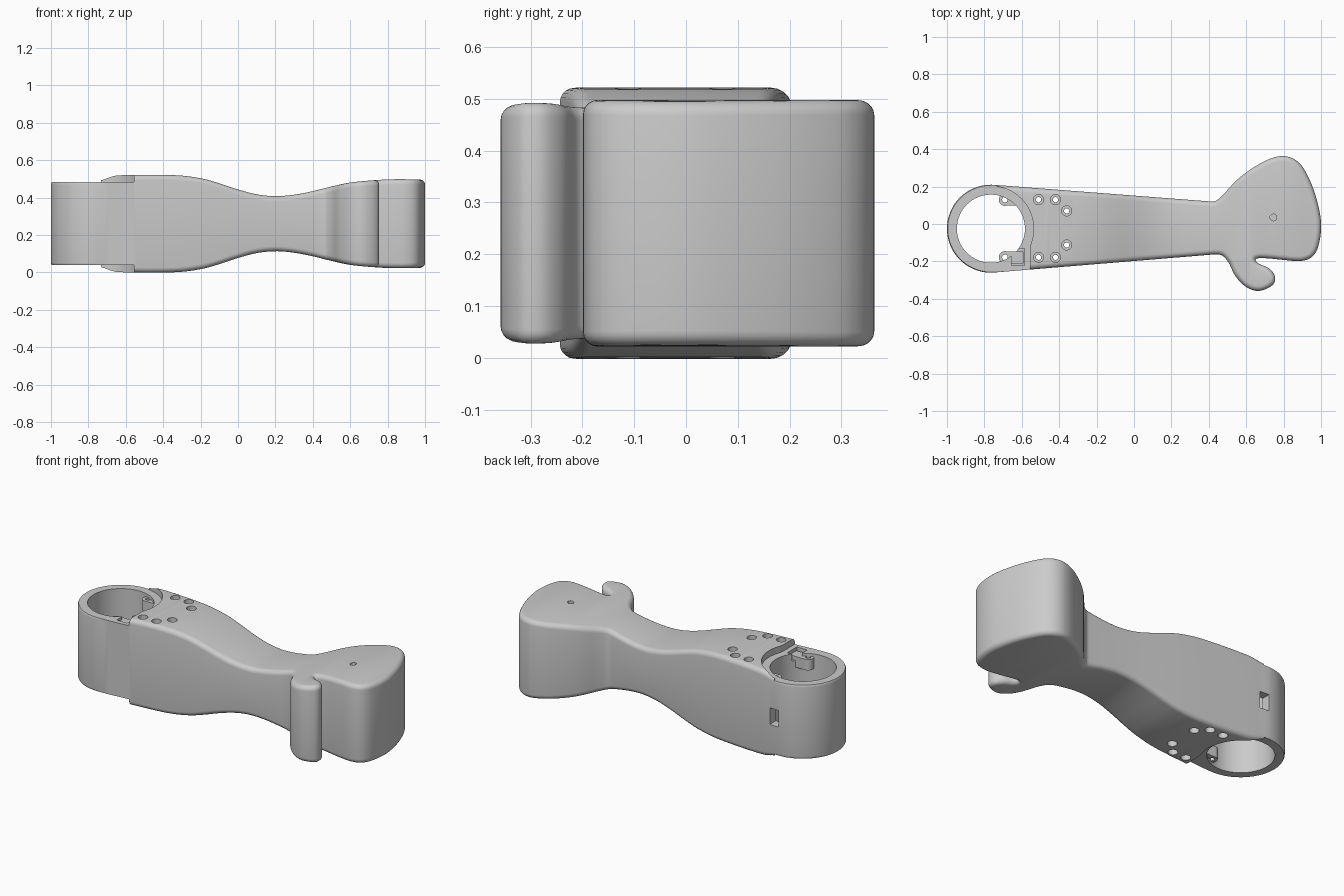
import bpy, bmesh
from math import sin, cos, pi, radians
from mathutils import Vector

if "Cube" in bpy.data.objects:
    bpy.data.objects.remove(bpy.data.objects["Cube"])

MID = 0.26                       # mirror plane in z
CX, CY, R = -0.765, -0.025, 0.235  # ring centre and outer radius
ROUND = 0.028                    # edge rounding


def catmull(p0, p1, p2, p3, t):
    return 0.5 * (2 * p1 + (p2 - p0) * t + (2 * p0 - 5 * p1 + 4 * p2 - p3) * t * t
                  + (3 * p1 - p0 - 3 * p2 + p3) * t ** 3)


def spline(pts, steps):
    pts = [Vector(p) for p in pts]
    q = [pts[0]] + pts + [pts[-1]]
    out = [catmull(*q[i:i + 4], k / steps) for i in range(len(pts) - 1) for k in range(steps)]
    return out + [pts[-1]]


def add_object(bm, name):
    bmesh.ops.recalc_face_normals(bm, faces=bm.faces)
    me = bpy.data.meshes.new(name)
    bm.to_mesh(me)
    bm.free()
    ob = bpy.data.objects.new(name, me)
    bpy.context.collection.objects.link(ob)
    return ob


def prism(name, pts, z0, z1):
    bm = bmesh.new()
    lo = [bm.verts.new((x, y, z0)) for x, y in pts]
    hi = [bm.verts.new((x, y, z1)) for x, y in pts]
    bm.faces.new(lo)
    bm.faces.new(hi)
    n = len(pts)
    for i in range(n):
        j = (i + 1) % n
        bm.faces.new((lo[i], lo[j], hi[j], hi[i]))
    return add_object(bm, name)


def arc(cx, cy, r, a0, a1, n):
    return [(cx + r * cos(radians(a0 + (a1 - a0) * i / n)),
             cy + r * sin(radians(a0 + (a1 - a0) * i / n))) for i in range(n + 1)]


def cyl(name, x, y, r, z0, z1, n=24):
    return prism(name, arc(x, y, r, 0, 360, n)[:-1], z0, z1)


def box(name, x0, x1, y0, y1, z0, z1):
    return prism(name, [(x0, y0), (x1, y0), (x1, y1), (x0, y1)], z0, z1)


def combine(ob, tool, op='DIFFERENCE'):
    tool.hide_render = True
    m = ob.modifiers.new('cut', 'BOOLEAN')
    m.operation, m.object, m.solver = op, tool, 'EXACT'
    bpy.context.view_layer.objects.active = ob
    bpy.ops.object.modifier_apply(modifier=m.name)
    bpy.data.objects.remove(tool)


# Half height of the limb along x (wide ends, narrow waist)
HEIGHT = [(-1.05, .235), (-.76, .239), (-.63, .259), (-.35, .26), (-.2, .243), (-.1, .216),
          (0, .183), (.1, .157), (.2, .147), (.3, .155), (.4, .174), (.48, .194),
          (.6, .22), (.75, .234), (.87, .238), (1.05, .234)]
CURVE = spline(HEIGHT, 6)


def half_height(x):
    for a, b in zip(CURVE, CURVE[1:]):
        if x <= b.x:
            return a.y + (b.y - a.y) * (x - a.x) / (b.x - a.x)
    return CURVE[-1].y


# Plan outline: ring end, straight flanks, flared head with a thumb
head = spline([(.40, .121), (.435, .123), (.475, .155), (.55, .235), (.64, .303), (.73, .35),
               (.805, .363), (.87, .338), (.92, .275), (.97, .155), (1.0, .01), (.988, -.11),
               (.953, -.175), (.89, -.198), (.80, -.192), (.72, -.184), (.665, -.183),
               (.65, -.193), (.668, -.213), (.72, -.236), (.752, -.275), (.748, -.318),
               (.705, -.348), (.65, -.357), (.59, -.33), (.54, -.275), (.505, -.205),
               (.47, -.168), (.43, -.163), (.40, -.165)], 5)
outline = [Vector(p) for p in arc(CX, CY, R, 274.5, 85.5, 48)] + head
n = len(outline)
inward = []
for i in range(n):
    d = (outline[i] - outline[i - 1]).normalized() + (outline[(i + 1) % n] - outline[i]).normalized()
    inward.append(Vector((d.y, -d.x)).normalized())

# Limb body: stacked rounded loops, sliced along x, then bent to the height curve
bm = bmesh.new()
levels = [(ROUND * (1 - cos(a)), .2 - ROUND * (1 - sin(a)))
          for a in (i * pi / 10 for i in range(6))]
rows = [(o, -z) for o, z in reversed(levels)] + levels
loops = []
for off, z in rows:
    loops.append([bm.verts.new((*(p + w * off), z)) for p, w in zip(outline, inward)])
for a, b in zip(loops, loops[1:]):
    for i in range(n):
        j = (i + 1) % n
        bm.faces.new((a[i], a[j], b[j], b[i]))
bm.faces.new(loops[0])
bm.faces.new(loops[-1])
for k in range(70):
    geom = bm.verts[:] + bm.edges[:] + bm.faces[:]
    bmesh.ops.bisect_plane(bm, geom=geom, dist=1e-5, plane_co=(-.7613 + k * .025, 0, 0),
                           plane_no=(1, 0, 0))
for v in bm.verts:
    z = abs(v.co.z) - .2 + half_height(v.co.x)
    v.co.z = MID + (z if v.co.z > 0 else -z)
bmesh.ops.triangulate(bm, faces=[f for f in bm.faces if len(f.verts) > 4])
body = add_object(bm, 'limb_body')

# Ring recess on both faces, bounded by an arc and a straight step
recess = [(-1.1, -.4), (-.556, -.4), (-.556, -.125)] + arc(CX, CY, .228, -20, 82, 24) + \
         [(-.745, .4), (-1.1, .4)]
for z0, z1 in ((.482, .7), (-.2, .038)):
    combine(body, prism('recess_cutter', recess, z0, z1))

# Ring bore and side window
combine(body, cyl('bore_cutter', CX, CY, .182, -.1, .7, 64))
combine(body, box('window_cutter', -.765, -.705, .12, .3, .21, .31))

# Slots beside the bore, and a small socket on the head
combine(body, box('slot_cutter', -.655, -.585, -.221, -.13, .44, .6))
combine(body, cyl('socket_cutter', .745, .035, .018, .44, .6))

# Fixing lugs that stand into the bore near each face
lugs = []
for y, side in ((.13, 1), (-.178, -1)):
    for z0, z1 in ((.40, .465), (.055, .12)):
        lug = cyl('fixing_lug', -.69, y, .033, z0, z1)
        combine(lug, box('lug_arm', -.69, -.59, y - .032, y + .032, z0, z1), 'UNION')
        combine(lug, cyl('hole_cutter', -.69, y, .015, -.1, .7))
        lugs.append(lug)

# Counterbored screw holes
for x, y in ((-.51, .13), (-.42, .13), (-.36, .07), (-.51, -.178), (-.42, -.178), (-.36, -.112)):
    combine(body, cyl('hole_cutter', x, y, .014, -.1, .7))
    for z0, z1 in ((.47, .7), (-.1, .05)):
        combine(body, cyl('counterbore_cutter', x, y, .027, z0, z1))

# Smooth shading with crisp edges
bpy.ops.object.select_all(action='DESELECT')
for ob in [body] + lugs:
    ob.select_set(True)
bpy.context.view_layer.objects.active = body
bpy.ops.object.shade_smooth_by_angle(angle=radians(30))
